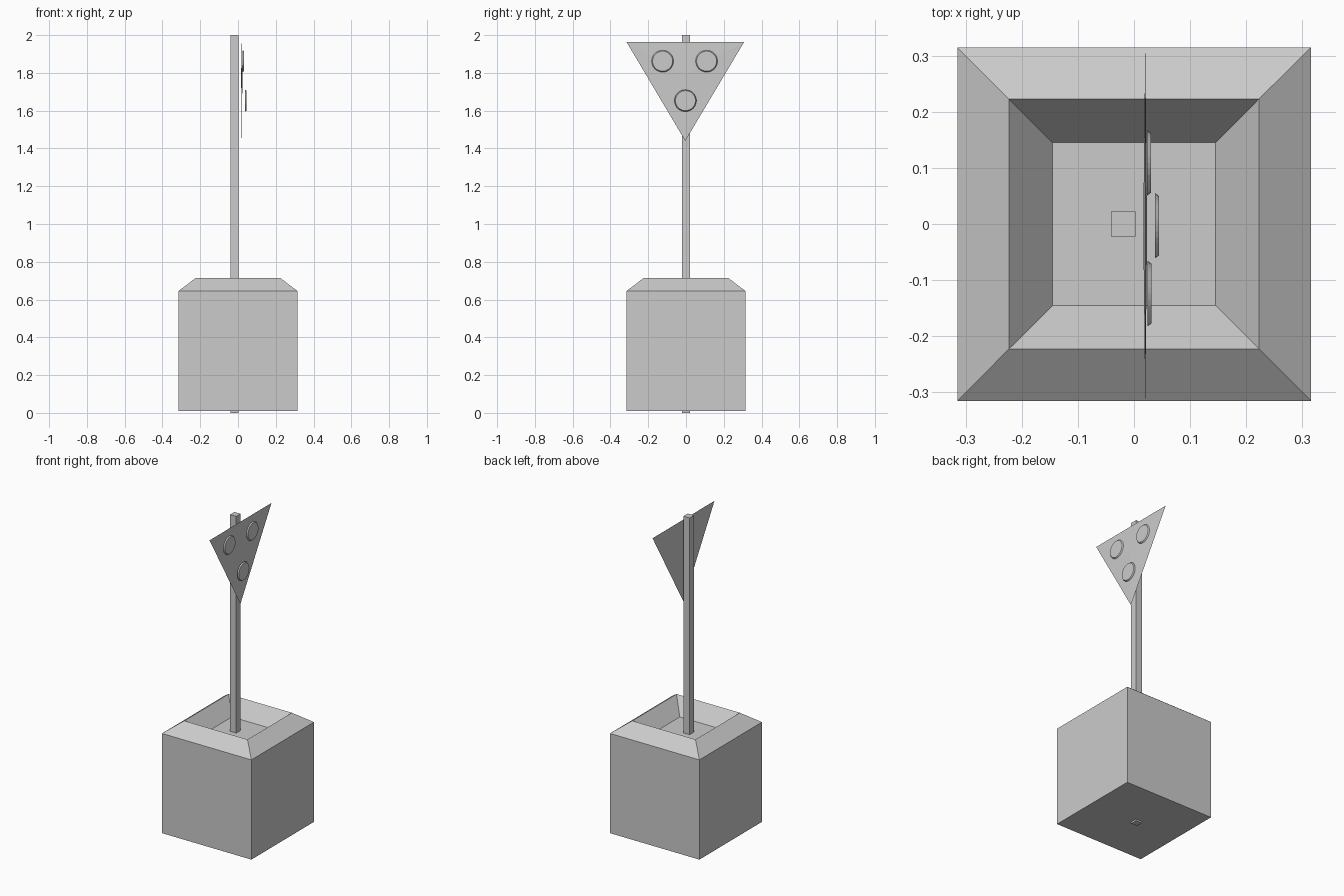
import bpy, bmesh, math
from mathutils import Matrix, Vector

if "Cube" in bpy.data.objects:
    bpy.data.objects.remove(bpy.data.objects["Cube"])


def finish(name, bm):
    bmesh.ops.recalc_face_normals(bm, faces=bm.faces)
    mesh = bpy.data.meshes.new(name)
    bm.to_mesh(mesh)
    bm.free()
    obj = bpy.data.objects.new(name, mesh)
    bpy.context.collection.objects.link(obj)
    return obj


def square_loft(name, profile, cx=0.0):
    """Stack square rings of (half width, z), join them and cap both ends."""
    bm = bmesh.new()
    rings = [[bm.verts.new((cx + sx * h, sy * h, z))
              for sx, sy in ((-1, -1), (1, -1), (1, 1), (-1, 1))]
             for h, z in profile]
    for a, b in zip(rings, rings[1:]):
        for i in range(4):
            j = (i + 1) % 4
            bm.faces.new((a[i], a[j], b[j], b[i]))
    bm.faces.new(rings[0])
    bm.faces.new(rings[-1])
    return finish(name, bm)


# Concrete block with chamfered rim and recessed top
square_loft("base_block", [(0.315, 0.01), (0.315, 0.645), (0.223, 0.715), (0.145, 0.62)])

# Square post running right through the block
square_loft("post", [(0.022, 0.0), (0.022, 2.0)], cx=-0.019)

# Thin triangular sign plate, slightly thicker in the middle
bm = bmesh.new()
corners = [bm.verts.new((0.02, y, z)) for y, z in ((-0.315, 1.964), (0.308, 1.964), (-0.004, 1.44))]
for x in (0.0165, 0.0235):
    mid = bm.verts.new((x, -0.004, 1.79))
    for i in range(3):
        bm.faces.new((corners[i], corners[(i + 1) % 3], mid))
finish("sign_plate", bm)

# Round reflectors: short discs with a tapered rim, facing +x
for label, x, y, z in (("left", 0.028, -0.124, 1.862),
                       ("right", 0.027, 0.109, 1.862),
                       ("lower", 0.041, -0.003, 1.653)):
    bm = bmesh.new()
    place = Matrix.Translation(Vector((x, y, z))) @ Matrix.Rotation(math.pi / 2, 4, 'Y')
    bmesh.ops.create_cone(bm, cap_ends=True, segments=32, radius1=0.058,
                          radius2=0.053, depth=0.007, matrix=place)
    finish("reflector_" + label, bm)
